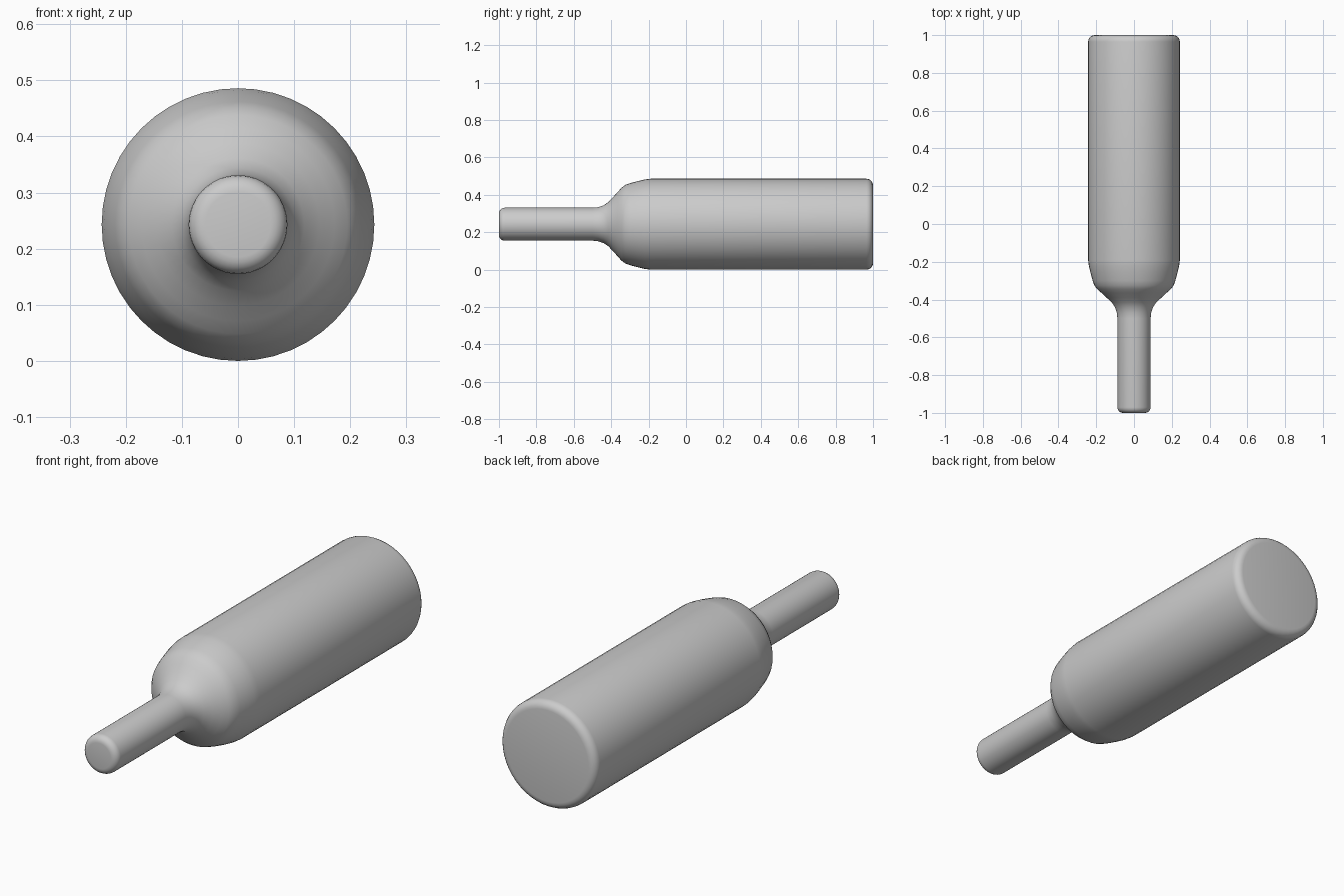
import bpy, bmesh, math
from mathutils import Matrix, Vector

cube = bpy.data.objects.get("Cube")
if cube:
    bpy.data.objects.remove(cube, do_unlink=True)

SEGMENTS = 48
BODY_R, NECK_R = 0.243, 0.088

# Plain grey material
grey = bpy.data.materials.new("plain grey")
grey.use_nodes = True
color = (0.6, 0.6, 0.6, 1)
grey.diffuse_color = color
grey.node_tree.nodes["Principled BSDF"].inputs["Base Color"].default_value = color


def rounded_rim(radius, end, size, steps=5):
    """Quarter-round rim, running from the flat end to the side wall."""
    inward = -math.copysign(1, end)
    angles = [math.pi / 2 * i / steps for i in range(steps + 1)]
    return [(radius - size + size * math.sin(a),
             end + inward * size * (1 - math.cos(a))) for a in angles]


# Outline as (radius, y): neck tip, flared shoulder, body, base
shoulder = [(NECK_R, -0.50), (0.091, -0.47), (0.101, -0.44), (0.118, -0.415),
            (0.145, -0.39), (0.172, -0.365), (0.195, -0.345), (0.21, -0.325),
            (0.219, -0.30), (0.231, -0.255), (0.239, -0.22), (BODY_R, -0.19)]
outline = (rounded_rim(NECK_R, -1, 0.03) + shoulder
           + rounded_rim(BODY_R, 1, 0.035)[::-1])

# Bottle: spin the outline around the y axis and cap both ends
bm = bmesh.new()
rings = []
for radius, y in outline:
    angles = [math.tau * i / SEGMENTS for i in range(SEGMENTS)]
    rings.append([bm.verts.new((radius * math.cos(a), y, radius * math.sin(a)))
                  for a in angles])
for a, b in zip(rings, rings[1:]):
    for i in range(SEGMENTS):
        j = (i + 1) % SEGMENTS
        bm.faces.new((a[i], a[j], b[j], b[i]))
bm.faces.new(rings[0])
bm.faces.new(rings[-1])
bmesh.ops.recalc_face_normals(bm, faces=bm.faces)
bmesh.ops.transform(bm, matrix=Matrix.Translation(Vector((0, 0, BODY_R))), verts=bm.verts)

mesh = bpy.data.meshes.new("bottle")
bm.to_mesh(mesh)
bm.free()
mesh.materials.append(grey)
bottle = bpy.data.objects.new("bottle", mesh)
bpy.context.collection.objects.link(bottle)

# Smooth shading
bpy.ops.object.select_all(action='DESELECT')
bottle.select_set(True)
bpy.context.view_layer.objects.active = bottle
bpy.ops.object.shade_smooth_by_angle(angle=math.radians(40))
